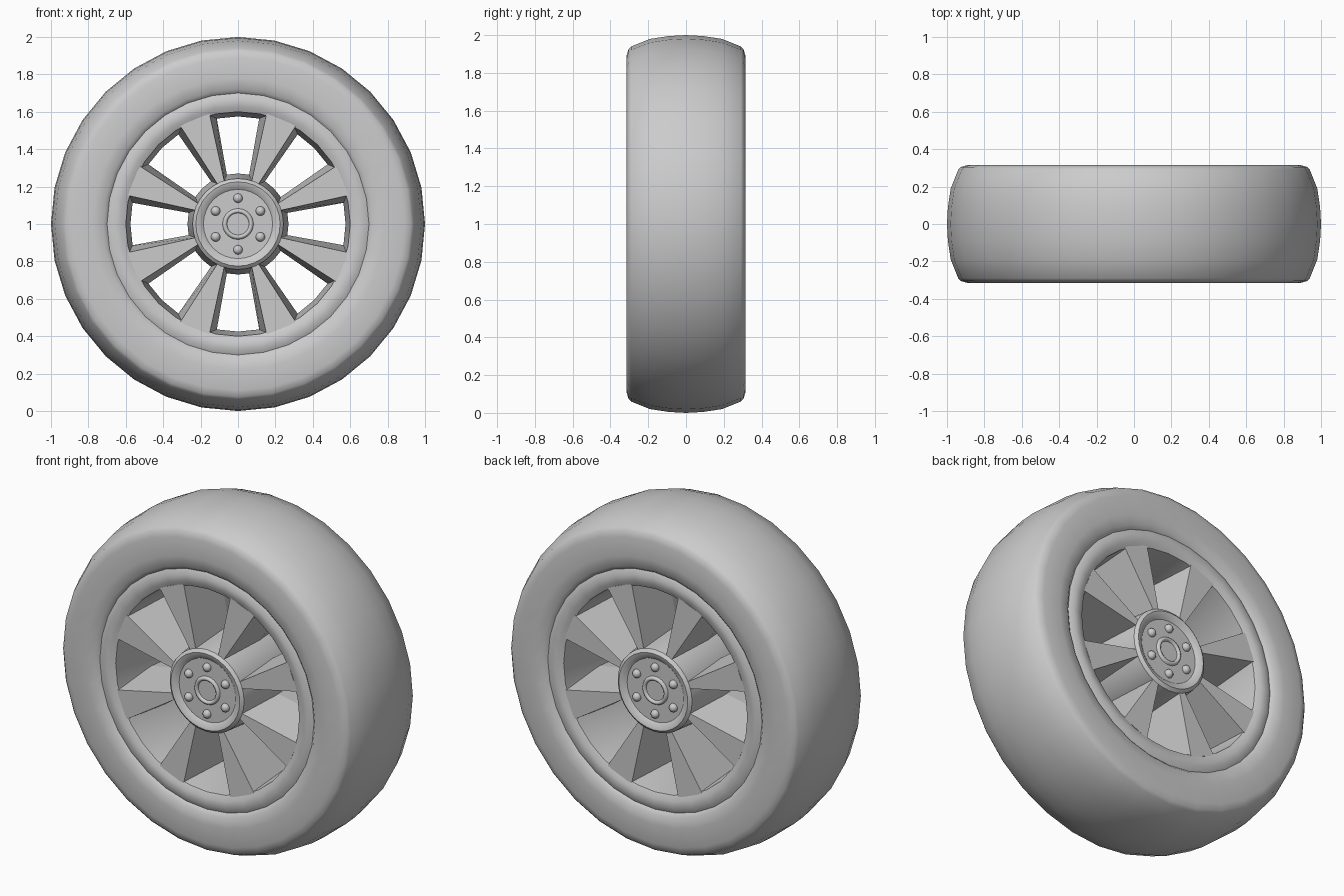
import bpy, bmesh, math
from mathutils import Vector, Matrix

if "Cube" in bpy.data.objects:
    bpy.data.objects.remove(bpy.data.objects["Cube"])

CENTRE = Vector((0, 0, 1))


def finish(name, bm, angle=35):
    bmesh.ops.recalc_face_normals(bm, faces=bm.faces)
    me = bpy.data.meshes.new(name)
    bm.to_mesh(me)
    bm.free()
    ob = bpy.data.objects.new(name, me)
    ob.location = CENTRE
    bpy.context.collection.objects.link(ob)
    bpy.ops.object.select_all(action='DESELECT')
    ob.select_set(True)
    bpy.context.view_layer.objects.active = ob
    bpy.ops.object.shade_smooth_by_angle(angle=math.radians(angle))
    return ob


def lathe(name, profile, segments=32, angle=35):
    """Revolve (radius, y) points around the axle."""
    bm = bmesh.new()
    rings = []
    for r, y in profile:
        if r < 1e-5:
            rings.append([bm.verts.new((0, y, 0))] * segments)
        else:
            rings.append([bm.verts.new((r * math.cos(math.tau * i / segments), y,
                                        r * math.sin(math.tau * i / segments)))
                          for i in range(segments)])
    for a, b in zip(rings, rings[1:]):
        for i in range(segments):
            j = (i + 1) % segments
            bm.faces.new(dict.fromkeys((a[i], a[j], b[j], b[i])))
    return finish(name, bm, angle)


def both_sides(half):
    """Front half of a profile, ending on y = 0, mirrored to the back."""
    return half + [(r, -y) for r, y in reversed(half[:-1])]


# Tyre: rounded tread and flat sidewalls
lathe("tyre", both_sides([(0.70, -0.29), (0.72, -0.31), (0.78, -0.315), (0.89, -0.315),
                          (0.925, -0.305), (0.94, -0.29), (0.98, -0.19),
                          (0.995, -0.09), (1.0, 0)]), angle=50)

# Rim: lip and inner barrel, narrowing towards the middle
lathe("rim", both_sides([(0.70, -0.29), (0.67, -0.305), (0.63, -0.30),
                         (0.60, -0.285), (0.575, 0)]))

# Hub: raised edge and dished face on both sides
lathe("hub", both_sides([(0, -0.285), (0.185, -0.285), (0.205, -0.30), (0.225, -0.305),
                         (0.243, -0.29), (0.27, 0)]))

# Spokes: full depth, flaring outward, widest at mid depth
bm = bmesh.new()
for k in range(8):
    a = math.radians(22.5 + 45 * k)
    rot = Matrix.Rotation(a, 3, 'Y')
    ends = []
    for r, face_w, mid_w in ((0.23, 0.018, 0.038), (0.605, 0.085, 0.12)):
        section = [(-face_w, -0.29), (face_w, -0.29), (mid_w, 0),
                   (face_w, 0.29), (-face_w, 0.29), (-mid_w, 0)]
        ends.append([bm.verts.new(rot @ Vector((x, y, r))) for x, y in section])
    inner, outer = ends
    for i in range(6):
        j = (i + 1) % 6
        bm.faces.new((inner[i], inner[j], outer[j], outer[i]))
    bm.faces.new(inner)
    bm.faces.new(outer)
finish("spokes", bm, 5)

# Centre cap rings and wheel bolts on both faces
for side, label in ((-1, "front"), (1, "back")):
    lathe(label + "_cap_ring", [(0.058, side * 0.283), (0.062, side * 0.295),
                                (0.07, side * 0.299), (0.078, side * 0.295),
                                (0.084, side * 0.283)], 24, 60)
    bm = bmesh.new()
    for k in range(6):
        a = math.radians(90 + 60 * k)
        pos = Vector((0.138 * math.cos(a), side * 0.287, 0.138 * math.sin(a)))
        bmesh.ops.create_uvsphere(bm, u_segments=12, v_segments=8, radius=0.025,
                                  matrix=Matrix.Translation(pos))
    finish(label + "_bolts", bm, 60)
